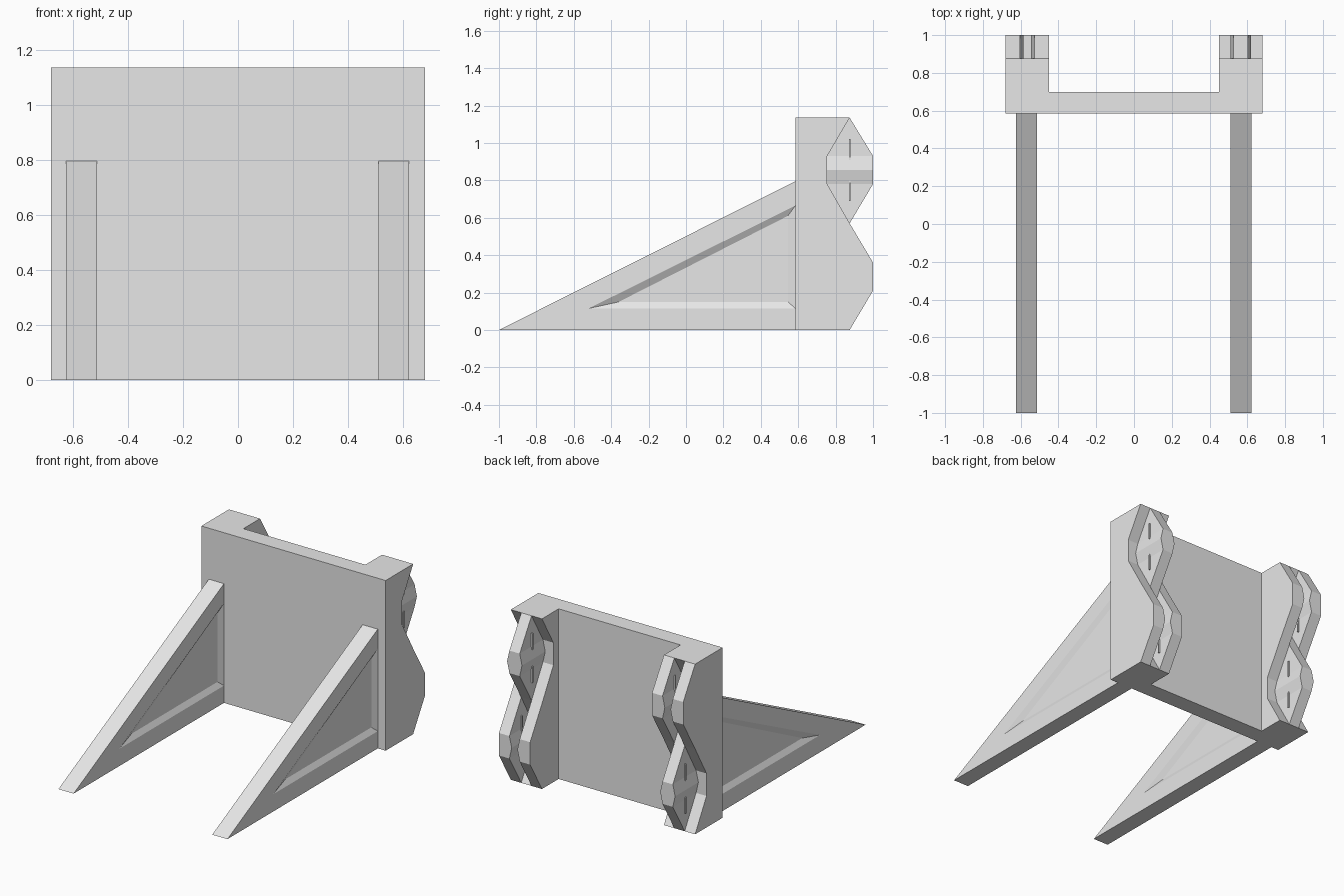
import bpy, bmesh

if "Cube" in bpy.data.objects:
    bpy.data.objects.remove(bpy.data.objects["Cube"])

grey = bpy.data.materials.new("plain_grey")
grey.diffuse_color = (0.8, 0.8, 0.8, 1)
grey.use_nodes = True
grey.node_tree.nodes["Principled BSDF"].inputs["Base Color"].default_value = grey.diffuse_color

FRONT, TOP = 0.585, 1.135


def loft(bm, loop_a, loop_b):
    """Closed solid between two matching loops."""
    a = [bm.verts.new(p) for p in loop_a]
    b = [bm.verts.new(p) for p in loop_b]
    n = len(a)
    bm.faces.new(a)
    bm.faces.new(b[::-1])
    for i in range(n):
        j = (i + 1) % n
        bm.faces.new((a[j], a[i], b[i], b[j]))


def prism_x(bm, profile, x0, x1):
    loft(bm, [(x0, y, z) for y, z in profile], [(x1, y, z) for y, z in profile])


def box(bm, x0, x1, y0, y1, z0, z1):
    prism_x(bm, [(y0, z0), (y1, z0), (y1, z1), (y0, z1)], x0, x1)


def finish(bm, name):
    bmesh.ops.recalc_face_normals(bm, faces=bm.faces[:])
    mesh = bpy.data.meshes.new(name)
    bm.to_mesh(mesh)
    bm.free()
    mesh.materials.append(grey)
    obj = bpy.data.objects.new(name, mesh)
    bpy.context.collection.objects.link(obj)
    return obj


# Back panel between the two pillars
bm = bmesh.new()
box(bm, -0.45, 0.45, FRONT, 0.70, 0, TOP)
finish(bm, "panel")

# Wavy strip outlines (y, z): one bulges low, the other bulges high
LOW = [(FRONT, 0), (0.875, 0), (1.0, 0.21), (1.0, 0.36), (0.875, 0.57),
       (0.755, 0.78), (0.755, 0.93), (0.875, TOP), (FRONT, TOP)]
HIGH = [(FRONT, 0), (0.875, 0), (0.755, 0.21), (0.755, 0.36), (0.875, 0.57),
        (1.0, 0.78), (1.0, 0.93), (0.875, TOP), (FRONT, TOP)]
CENTRE = {id(LOW): 0.285, id(HIGH): 0.855}


def tooth_side(bm, x, s, zc):
    """Ridge and two thin fins on a tooth face at x, facing direction s."""
    tri = [(x, zc - 0.075), (x + s * 0.017, zc), (x, zc + 0.075)]
    loft(bm, [(px, 0.755, pz) for px, pz in tri], [(px, 1.0, pz) for px, pz in tri])
    for d in (-0.11, 0.11):
        box(bm, x, x + s * 0.01, 0.871, 0.879, zc + d - 0.055, zc + d + 0.055)


def pillar(name, x0, outer, middle):
    xs = [x0, x0 + 0.077, x0 + 0.153, x0 + 0.23]
    bm = bmesh.new()
    for i, prof in enumerate((outer, middle, outer)):
        prism_x(bm, prof, xs[i], xs[i + 1])
    zo, zm = CENTRE[id(outer)], CENTRE[id(middle)]
    tooth_side(bm, xs[1], 1, zo)
    tooth_side(bm, xs[2], -1, zo)
    tooth_side(bm, xs[1], -1, zm)
    tooth_side(bm, xs[2], 1, zm)
    finish(bm, name)


# Interlocking pillars, with opposite tooth order
pillar("right_pillar", 0.45, LOW, HIGH)
pillar("left_pillar", -0.68, HIGH, LOW)

# Triangular braces with a bevelled pocket on both sides
EDGE = [(-1.0, 0), (FRONT, 0), (FRONT, 0.795)]
RIM = [(-0.52, 0.115), (FRONT, 0.115), (FRONT, 0.665)]
FLOOR = [(-0.36, 0.15), (0.545, 0.15), (0.545, 0.61)]


def brace(name, x0, x1):
    bm = bmesh.new()
    edges = []
    for x, inward in ((x0, 1), (x1, -1)):
        e = [bm.verts.new((x, y, z)) for y, z in EDGE]
        r = [bm.verts.new((x, y, z)) for y, z in RIM]
        f = [bm.verts.new((x + inward * 0.02, y, z)) for y, z in FLOOR]
        for i in range(3):
            j = (i + 1) % 3
            if i != 1:
                bm.faces.new((e[i], e[j], r[j], r[i]))
            bm.faces.new((r[i], r[j], f[j], f[i]))
        bm.faces.new(f)
        edges.append(e)
    a, b = edges
    for i, j in ((0, 1), (2, 0)):
        bm.faces.new((a[i], a[j], b[j], b[i]))
    # Rear end that meets the panel
    bm.faces.new((a[1], a[2], b[2], b[1]))
    finish(bm, name)


brace("right_brace", 0.51, 0.622)
brace("left_brace", -0.625, -0.513)
